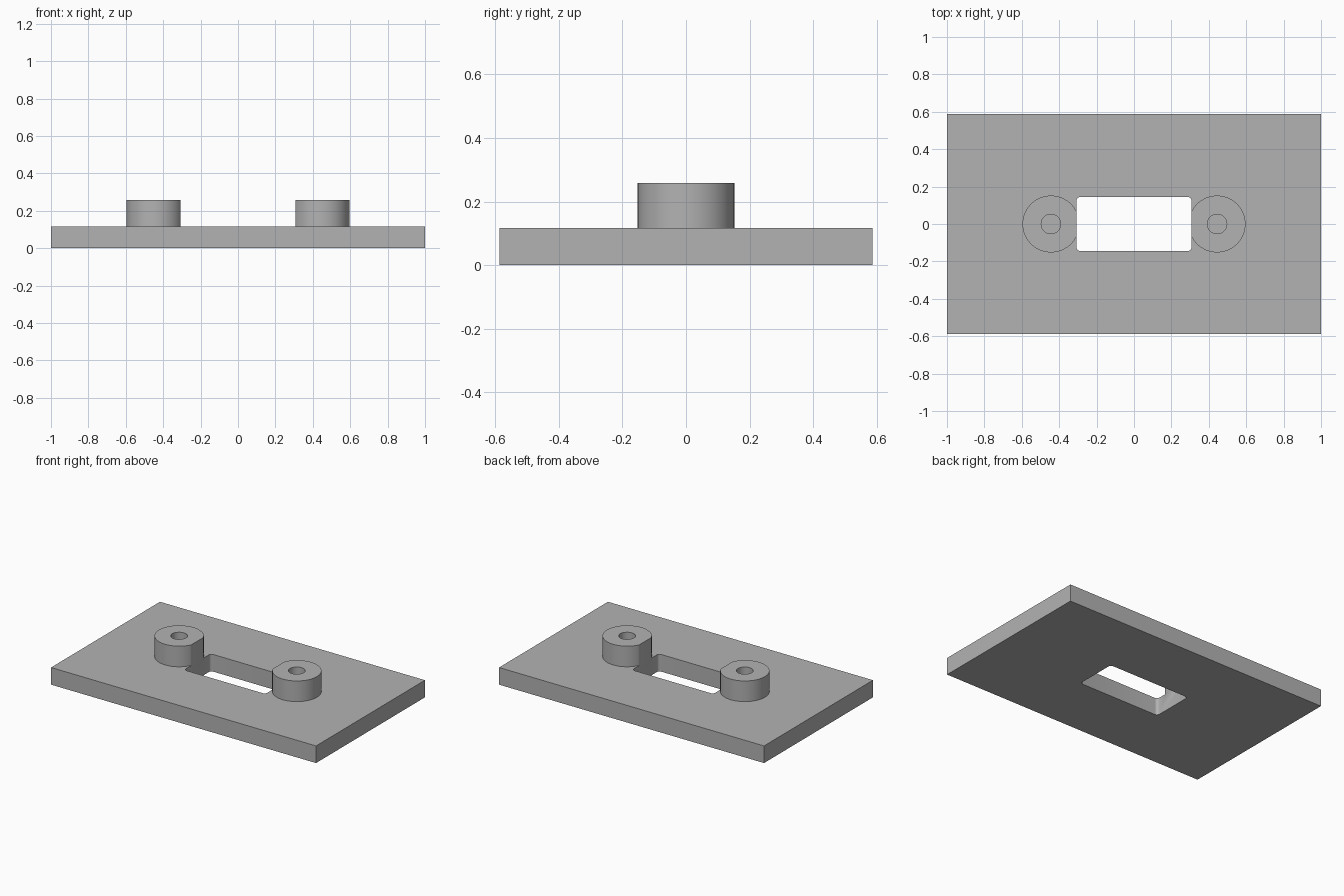
import bpy
import bmesh
from math import radians

cube = bpy.data.objects.get("Cube")
if cube:
    bpy.data.objects.remove(cube, do_unlink=True)

LENGTH, WIDTH, THICK = 2.0, 1.174, 0.117
BOSS_X, BOSS_R, BOSS_TOP, HOLE_R = 0.444, 0.152, 0.258, 0.052
SLOT_L, SLOT_W, SLOT_R = 0.614, 0.288, 0.02

grey = bpy.data.materials.new("plain grey")
grey.use_nodes = True
colour = (0.45, 0.45, 0.45, 1)
grey.diffuse_color = colour
grey.node_tree.nodes["Principled BSDF"].inputs["Base Color"].default_value = colour


def finish(name, bm):
    mesh = bpy.data.meshes.new(name)
    bm.to_mesh(mesh)
    bm.free()
    mesh.materials.append(grey)
    obj = bpy.data.objects.new(name, mesh)
    bpy.context.collection.objects.link(obj)
    return obj


def block(name, length, width, z0, z1, corner=0):
    bm = bmesh.new()
    bmesh.ops.create_cube(bm, size=1)
    for v in bm.verts:
        v.co.x *= length
        v.co.y *= width
        v.co.z = z1 if v.co.z > 0 else z0
    if corner:
        upright = [e for e in bm.edges
                   if abs(e.verts[0].co.z - e.verts[1].co.z) > 0.01]
        bmesh.ops.bevel(bm, geom=upright, offset=corner, segments=6,
                        profile=0.5, affect='EDGES')
    return finish(name, bm)


def cylinder(name, x, radius, z0, z1):
    bm = bmesh.new()
    bmesh.ops.create_cone(bm, cap_ends=True, segments=64, radius1=radius,
                          radius2=radius, depth=z1 - z0)
    bmesh.ops.translate(bm, verts=bm.verts, vec=(x, 0, (z0 + z1) / 2))
    return finish(name, bm)


def combine(target, tool, operation):
    mod = target.modifiers.new(operation.lower(), 'BOOLEAN')
    mod.operation = operation
    mod.solver = 'EXACT'
    mod.object = tool
    bpy.context.view_layer.objects.active = target
    bpy.ops.object.modifier_apply(modifier=mod.name)
    bpy.data.objects.remove(tool, do_unlink=True)


# Base plate with two screw bosses
plate = block("mounting_plate", LENGTH, WIDTH, 0, THICK)
for side in (-1, 1):
    combine(plate, cylinder("boss", side * BOSS_X, BOSS_R, THICK / 2, BOSS_TOP), 'UNION')

# Blind screw holes
for side in (-1, 1):
    combine(plate, cylinder("screw_hole", side * BOSS_X, HOLE_R, THICK, 0.4), 'DIFFERENCE')

# Central slot, which also trims the inner side of each boss
combine(plate, block("slot", SLOT_L, SLOT_W, -0.1, 0.4, SLOT_R), 'DIFFERENCE')

bpy.ops.object.select_all(action='DESELECT')
plate.select_set(True)
bpy.context.view_layer.objects.active = plate
bpy.ops.object.shade_smooth_by_angle(angle=radians(30))
